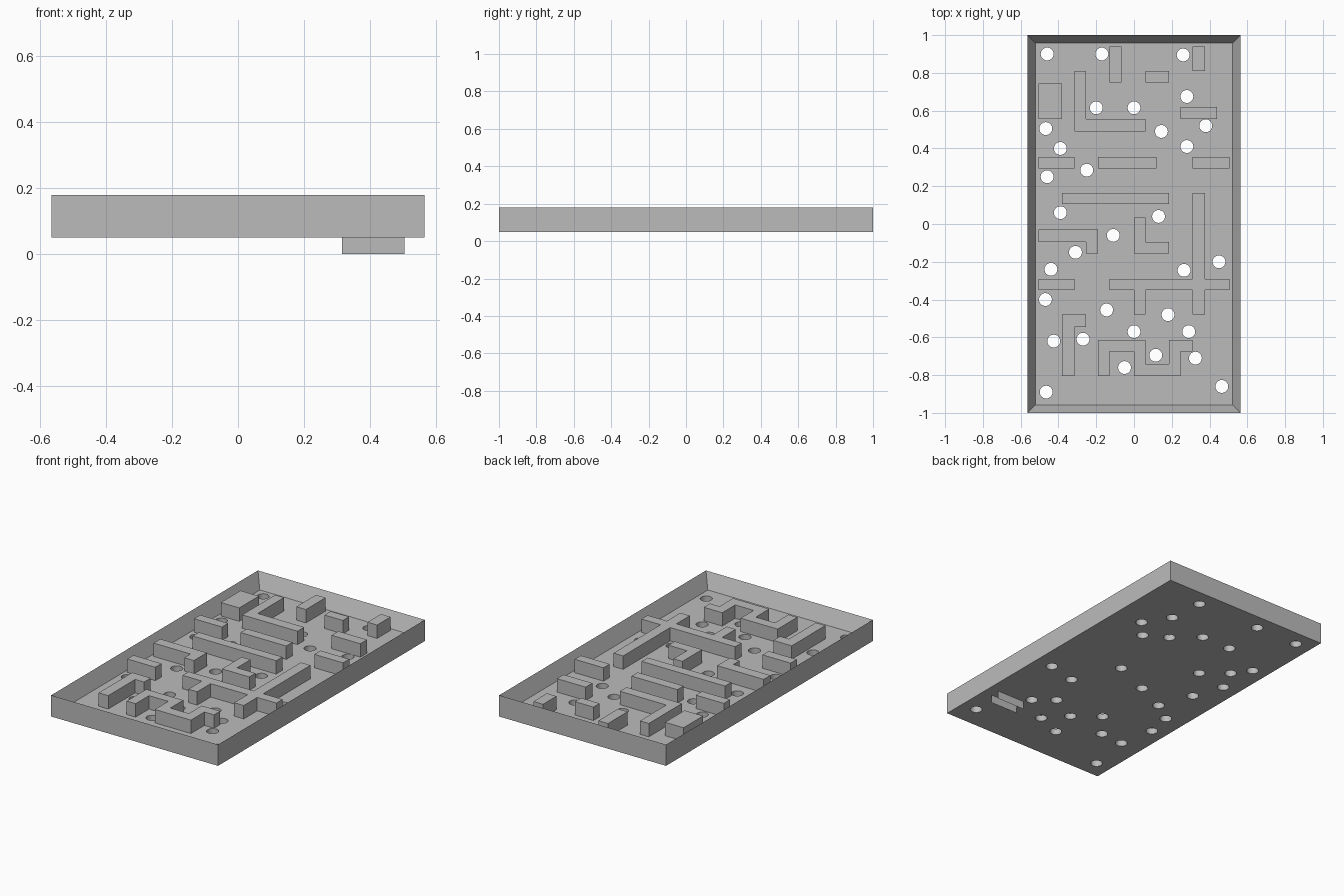
import bpy, bmesh
from mathutils import Matrix, Vector

if "Cube" in bpy.data.objects:
    bpy.data.objects.remove(bpy.data.objects["Cube"])

BASE, FLOOR, WALL_TOP, TOP = 0.05, 0.088, 0.17, 0.18
HALF_X, HALF_Y, RIM = 0.565, 1.0, 0.06
HOLE_R = 0.034

grey = bpy.data.materials.new("plain_grey")
grey.diffuse_color = (0.5, 0.5, 0.5, 1)
grey.use_nodes = True
grey.node_tree.nodes["Principled BSDF"].inputs["Base Color"].default_value = grey.diffuse_color


def add_box(bm, x0, x1, y0, y1, z0, z1):
    m = (Matrix.Translation(((x0 + x1) / 2, (y0 + y1) / 2, (z0 + z1) / 2))
         @ Matrix.Diagonal((x1 - x0, y1 - y0, z1 - z0, 1)))
    bmesh.ops.create_cube(bm, size=1, matrix=m)


def finish(bm, name):
    mesh = bpy.data.meshes.new(name)
    bm.normal_update()
    bm.to_mesh(mesh)
    bm.free()
    mesh.materials.append(grey)
    obj = bpy.data.objects.new(name, mesh)
    bpy.context.collection.objects.link(obj)
    return obj


# Tray: a slab whose top face is inset and pushed down to the floor
bm = bmesh.new()
add_box(bm, -HALF_X, HALF_X, -HALF_Y, HALF_Y, BASE, TOP)
bm.normal_update()
top = [f for f in bm.faces if f.normal.z > 0.9]
bmesh.ops.inset_region(bm, faces=top, thickness=RIM)
bmesh.ops.translate(bm, verts=top[0].verts, vec=(0, 0, FLOOR - TOP))
tray = finish(bm, "maze_tray")

# Round holes through the floor
holes = [
    (-.46, .90), (-.17, .90), (.26, .895), (.28, .675), (-.20, .615), (0, .615),
    (.38, .52), (.145, .49), (-.467, .505), (-.39, .40), (.28, .41), (-.25, .285),
    (-.46, .25), (-.39, .06), (.13, .04), (-.11, -.06), (-.31, -.15), (-.44, -.24),
    (.265, -.245), (.45, -.20), (-.469, -.40), (-.145, -.455), (.18, -.48),
    (0, -.57), (.29, -.57), (-.425, -.62), (-.27, -.61), (.115, -.695),
    (.325, -.71), (-.05, -.76), (-.465, -.89), (.465, -.86),
]
bm = bmesh.new()
for x, y in holes:
    bmesh.ops.create_cone(bm, cap_ends=True, segments=32, radius1=HOLE_R, radius2=HOLE_R,
                          depth=0.1, matrix=Matrix.Translation((x, y, 0.07)))
cutter = finish(bm, "hole_cutter")
cutter.hide_render = True
cutter.hide_set(True)
mod = tray.modifiers.new("holes", 'BOOLEAN')
mod.operation = 'DIFFERENCE'
mod.solver = 'EXACT'
mod.object = cutter

# Maze walls standing on the floor (x0, x1, y0, y1), just below the rim
walls = [
    (-.505, -.38, .555, .745), (-.315, -.255, .49, .81), (-.255, .06, .49, .555),
    (-.13, -.065, .75, .94), (.06, .185, .75, .81), (.31, .375, .81, .94),
    (.245, .44, .555, .62), (-.505, -.315, .295, .355), (-.19, .12, .295, .355),
    (.31, .505, .295, .355), (-.38, .185, .105, .165), (-.505, -.19, -.095, -.03),
    (-.255, -.19, -.155, -.095), (0, .06, -.155, .035), (.06, .185, -.155, -.095),
    (.31, .375, -.29, .165), (-.13, .505, -.35, -.29), (.31, .375, -.48, -.35),
    (0, .06, -.48, -.35), (-.505, -.315, -.35, -.29), (-.38, -.315, -.805, -.48),
    (-.315, -.255, -.545, -.48), (-.19, -.13, -.805, -.615), (-.13, .06, -.675, -.615),
    (0, .06, -.74, -.675), (0, .245, -.805, -.74), (.185, .245, -.74, -.675),
    (.185, .31, -.675, -.615),
]
bm = bmesh.new()
for w in walls:
    add_box(bm, *w, FLOOR, WALL_TOP)
finish(bm, "maze_walls")

# Two thin open fins hanging under the tray
bm = bmesh.new()
for y, flip in ((-.675, False), (-.615, True)):
    pts = [(.315, y, 0), (.505, y, 0), (.505, y, BASE), (.315, y, BASE)]
    bm.faces.new([bm.verts.new(p) for p in (pts[::-1] if flip else pts)])
finish(bm, "underside_fins")
